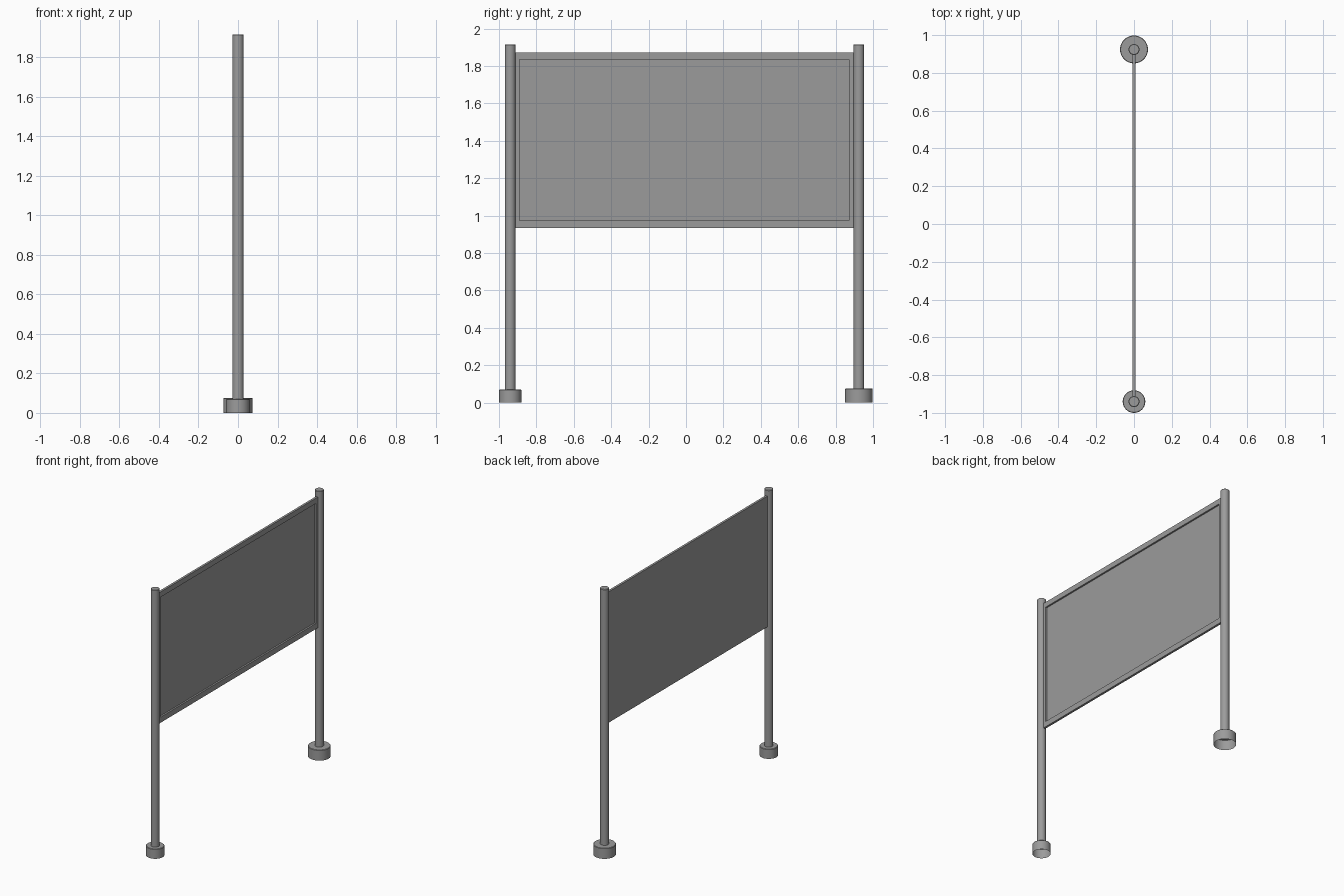
import bpy
import bmesh
import math
from mathutils import Vector

cube = bpy.data.objects.get("Cube")
if cube:
    bpy.data.objects.remove(cube, do_unlink=True)

# One grey metal for everything
metal = bpy.data.materials.new("grey_metal")
metal.use_nodes = True
grey = (0.33, 0.33, 0.33, 1)
metal.diffuse_color = grey
metal.node_tree.nodes["Principled BSDF"].inputs["Base Color"].default_value = grey


def finish(name, bm, smooth=False):
    mesh = bpy.data.meshes.new(name)
    bm.to_mesh(mesh)
    bm.free()
    mesh.materials.append(metal)
    obj = bpy.data.objects.new(name, mesh)
    bpy.context.collection.objects.link(obj)
    if smooth:
        bpy.ops.object.select_all(action="DESELECT")
        obj.select_set(True)
        bpy.context.view_layer.objects.active = obj
        bpy.ops.object.shade_smooth_by_angle(angle=math.radians(35))
    return obj


def lathe(name, y, profile, sides=32):
    """Spin a (radius, height) profile around the vertical through y."""
    bm = bmesh.new()
    verts = [bm.verts.new((r, 0, z)) for r, z in profile]
    edges = [bm.edges.new(pair) for pair in zip(verts, verts[1:])]
    bmesh.ops.spin(bm, geom=verts + edges, cent=(0, 0, 0), axis=(0, 0, 1),
                   angle=math.tau, steps=sides, use_merge=True)
    bmesh.ops.remove_doubles(bm, verts=bm.verts, dist=0.0001)
    bmesh.ops.recalc_face_normals(bm, faces=bm.faces)
    # Outward normals, also on the open shells
    top = max(bm.faces, key=lambda f: f.calc_center_median().z)
    if top.normal.z < 0:
        bmesh.ops.reverse_faces(bm, faces=bm.faces)
    bmesh.ops.translate(bm, verts=bm.verts, vec=(0, y, 0))
    return finish(name, bm, True)


# Posts standing on hollow round feet
post_radius, post_top, bevel = 0.029, 1.915, 0.003
for side, y, foot_radius, foot_top in (("front", -0.94, 0.06, 0.07),
                                       ("back", 0.924, 0.074, 0.076)):
    lathe(side + "_post", y, [(0, foot_top), (post_radius, foot_top),
                              (post_radius, post_top - bevel),
                              (post_radius - bevel, post_top), (0, post_top)])
    lathe(side + "_foot", y, [(foot_radius, 0), (foot_radius, foot_top - bevel),
                              (foot_radius - bevel, foot_top), (0, foot_top)])

# Board: a slab whose one broad face is inset and sunk, leaving a raised frame
low, high = Vector((-0.008, -0.925, 0.933)), Vector((0.008, 0.907, 1.873))
inner_low, inner_high = Vector((0, -0.89, 0.973)), Vector((0, 0.872, 1.835))
bm = bmesh.new()
bmesh.ops.create_cube(bm, size=1)
size, centre = high - low, (low + high) / 2
for v in bm.verts:
    v.co = centre + Vector(a * b for a, b in zip(v.co, size))
face = max(bm.faces, key=lambda f: f.normal.x)
bmesh.ops.inset_region(bm, faces=[face], thickness=0.03)
for v in face.verts:
    v.co.y = inner_low.y if v.co.y < 0 else inner_high.y
    v.co.z = inner_low.z if v.co.z < centre.z else inner_high.z
# Sink the middle with straight walls
middle = bmesh.ops.extrude_discrete_faces(bm, faces=[face])["faces"][0]
for v in middle.verts:
    v.co.x = low.x + 0.004
bmesh.ops.recalc_face_normals(bm, faces=bm.faces)
finish("sign_board", bm)
